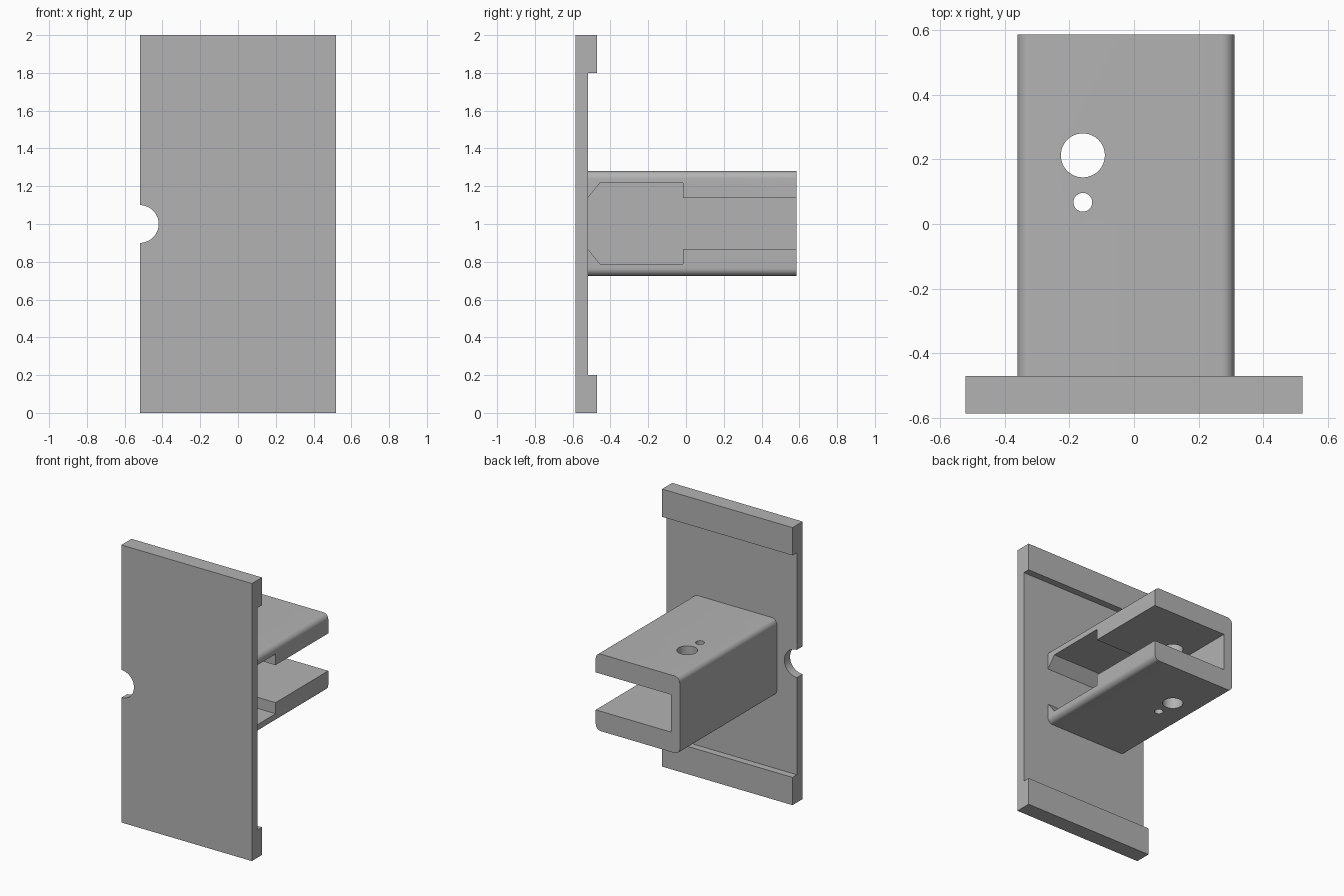
import bpy, bmesh, math
from mathutils import Vector

cube = bpy.data.objects.get("Cube")
if cube:
    bpy.data.objects.remove(cube, do_unlink=True)

grey = bpy.data.materials.new("plain grey")
grey.use_nodes = True
colour = (0.45, 0.45, 0.45, 1)
grey.diffuse_color = colour
grey.node_tree.nodes["Principled BSDF"].inputs["Base Color"].default_value = colour


def prism(name, points, depth):
    """Extrude a closed 3D outline along the depth vector."""
    bm = bmesh.new()
    face = bm.faces.new([bm.verts.new(p) for p in points])
    extruded = bmesh.ops.extrude_face_region(bm, geom=[face])["geom"]
    verts = [v for v in extruded if isinstance(v, bmesh.types.BMVert)]
    bmesh.ops.translate(bm, verts=verts, vec=Vector(depth))
    bmesh.ops.recalc_face_normals(bm, faces=bm.faces)
    mesh = bpy.data.meshes.new(name)
    bm.to_mesh(mesh)
    bm.free()
    mesh.materials.append(grey)
    obj = bpy.data.objects.new(name, mesh)
    bpy.context.collection.objects.link(obj)
    return obj


def arc(cx, cy, radius, start, end, steps):
    angles = [math.radians(start + (end - start) * i / steps) for i in range(steps + 1)]
    return [(cx + radius * math.cos(a), cy + radius * math.sin(a)) for a in angles]


def select(obj):
    bpy.ops.object.select_all(action='DESELECT')
    obj.select_set(True)
    bpy.context.view_layer.objects.active = obj


def cut(target, cutter):
    select(target)
    mod = target.modifiers.new("cut", 'BOOLEAN')
    mod.operation, mod.solver, mod.object = 'DIFFERENCE', 'EXACT', cutter
    bpy.ops.object.modifier_apply(modifier=mod.name)
    bpy.data.objects.remove(cutter, do_unlink=True)


FRONT, INNER, LIP, BACK = -0.585, -0.52, -0.47, 0.585
HALF = 0.52

# Face plate with thick lips along its top and bottom edges
profile = [(FRONT, 0), (LIP, 0), (LIP, 0.2), (INNER, 0.2),
           (INNER, 1.8), (LIP, 1.8), (LIP, 2), (FRONT, 2)]
plate = prism("face_plate", [(-HALF, y, z) for y, z in profile], (2 * HALF, 0, 0))

# Round notch in the plate's right edge
notch = arc(-HALF, 1, 0.1, 0, 360, 64)[:-1]
cut(plate, prism("notch_cutter", [(x, -0.7, z) for x, z in notch], (0, 0.4, 0)))

# Channel arm: a block with four rounded long edges
x0, x1, z0, z1, r = -0.36, 0.31, 0.725, 1.28, 0.04
corners = [(x1 - r, z1 - r), (x0 + r, z1 - r), (x0 + r, z0 + r), (x1 - r, z0 + r)]
outline = []
for i, (cx, cz) in enumerate(corners):
    outline += arc(cx, cz, r, 90 * i, 90 * i + 90, 8)
arm = prism("channel_arm", [(x, INNER, z) for x, z in outline], (0, BACK - INNER, 0))

# Side slot, wider near the plate with a chamfered end
upper = [(0.7, 0.135), (-0.015, 0.135), (-0.015, 0.215), (-0.455, 0.215),
         (INNER, 0.135), (-0.6, 0.135)]
slot = upper + [(y, -h) for y, h in reversed(upper)]
cut(arm, prism("slot_cutter", [(x0 + 0.07, y, 1.003 + h) for y, h in slot], (1, 0, 0)))

# Large and small screw holes through both walls of the arm
for y, radius in [(0.212, 0.068), (0.067, 0.029)]:
    ring = arc(-0.158, y, radius, 0, 360, 48)[:-1]
    cut(arm, prism("hole_cutter", [(x, yy, 0.5) for x, yy in ring], (0, 0, 1)))

for part in (plate, arm):
    select(part)
    bpy.ops.object.shade_smooth_by_angle(angle=math.radians(30))
